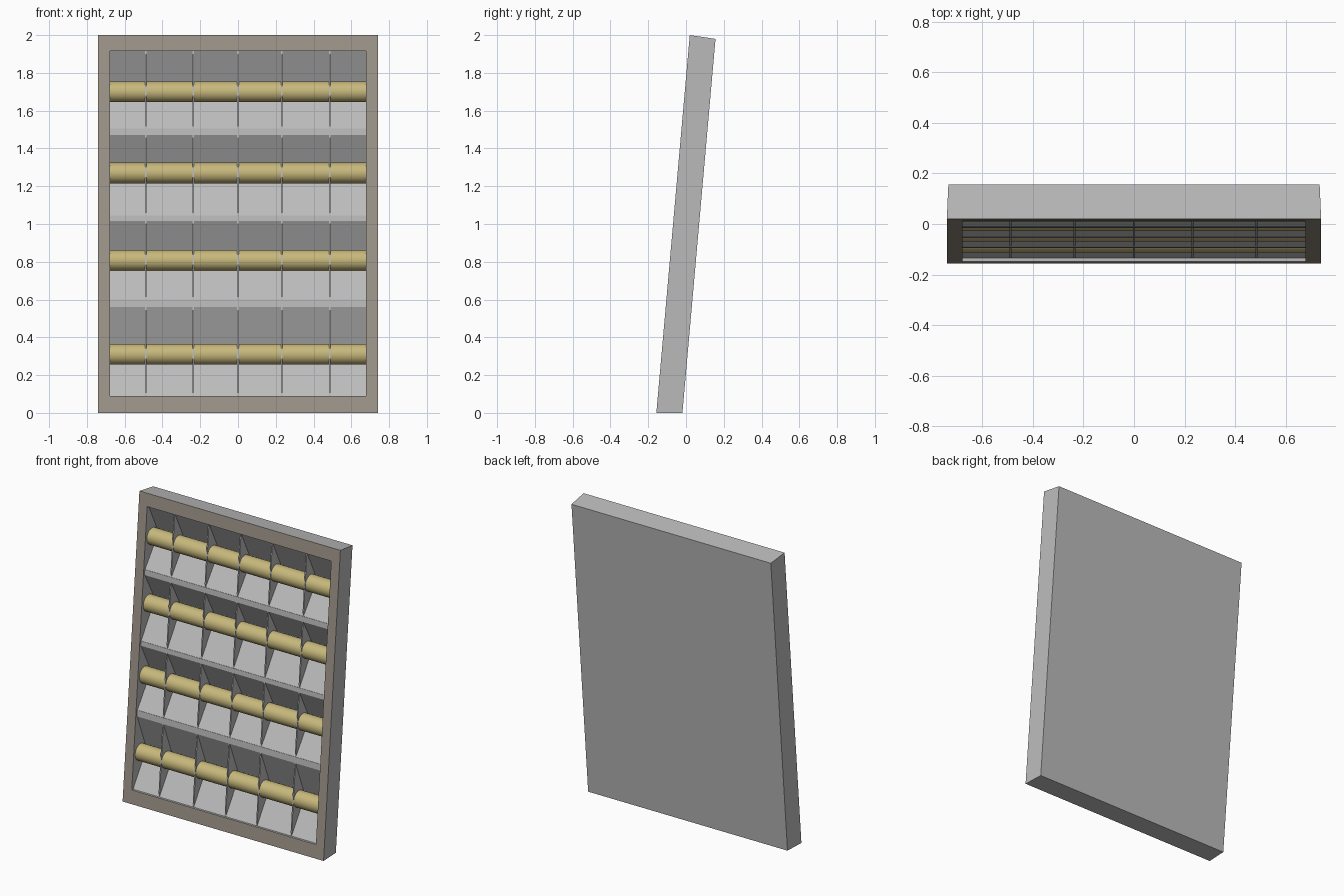
import bpy, bmesh, math
from mathutils import Vector

if "Cube" in bpy.data.objects:
    bpy.data.objects.remove(bpy.data.objects["Cube"])

LEAN = 0.0885          # how far the panel leans back per unit of height
FRONT = -0.157         # front face y at the floor


def mat(name, r, g, b):
    m = bpy.data.materials.new(name)
    m.diffuse_color = (r, g, b, 1)
    m.use_nodes = True
    m.node_tree.nodes["Principled BSDF"].inputs["Base Color"].default_value = m.diffuse_color
    return m


grey = mat("grey_metal", 0.50, 0.50, 0.50)
brown = mat("warm_grey_frame", 0.345, 0.305, 0.255)
yellow = mat("tube_yellow", 0.57, 0.48, 0.20)


def P(x, d, z):
    """Point at depth d behind the leaning front plane."""
    return Vector((x, FRONT + LEAN * z + d, z))


def finish(name, bm, mats, recalc=True):
    if recalc:
        bmesh.ops.recalc_face_normals(bm, faces=bm.faces)
    me = bpy.data.meshes.new(name)
    bm.to_mesh(me)
    bm.free()
    for m in mats:
        me.materials.append(m)
    ob = bpy.data.objects.new(name, me)
    bpy.context.collection.objects.link(ob)
    return ob


def prism(name, profile, x0, x1, m):
    """Extrude a (depth, height) profile along x."""
    bm = bmesh.new()
    a = [bm.verts.new(P(x0, d, z)) for d, z in profile]
    b = [bm.verts.new(P(x1, d, z)) for d, z in profile]
    bm.faces.new(a)
    bm.faces.new(b[::-1])
    n = len(a)
    for i in range(n):
        bm.faces.new((a[i], b[i], b[(i + 1) % n], a[(i + 1) % n]))
    return finish(name, bm, [m])


# housing with its front frame: rings from back to front, then into the cavity
W, IN, Z0, Z1 = 0.74, 0.678, 0.09, 1.915
bm = bmesh.new()


def ring(w, d, lo, hi):
    return [bm.verts.new(P(x, d, z)) for x, z in ((-w, lo), (w, lo), (w, hi), (-w, hi))]


rings = [ring(0.734, 0.138, 0, 1.98), ring(W, 0, 0, 2.0),
         ring(IN, 0, Z0, Z1), ring(IN, 0.128, Z0, Z1)]
bm.faces.new(rings[0])
bm.faces.new(rings[-1])
for k in range(3):
    for i in range(4):
        j = (i + 1) % 4
        f = bm.faces.new((rings[k][i], rings[k][j], rings[k + 1][j], rings[k + 1][i]))
        f.material_index = 1 if k == 1 else 0
finish("housing", bm, [grey, brown])

# one lamp bay per row: trough bottom, trough top, tube centre height
bays = [(Z0, 0.56, 0.31), (0.60, 1.015, 0.807), (1.045, 1.47, 1.27), (1.505, Z1, 1.70)]
fins = (-0.488, -0.236, 0.0, 0.231, 0.485)
EDGE, DEEP, R = 0.014, 0.118, 0.055

for n, (lo, hi, c) in enumerate(bays, 1):
    # sloped reflector sheet
    prof = [(EDGE, lo), (DEEP, c - 0.035), (DEEP, c + 0.035), (EDGE, hi)]
    bm = bmesh.new()
    pairs = [(bm.verts.new(P(-IN, d, z)), bm.verts.new(P(IN, d, z))) for d, z in prof]
    for (a, b), (e, f) in zip(pairs, pairs[1:]):
        bm.faces.new((a, b, f, e))
    finish(f"reflector_{n}", bm, [grey], recalc=False)

    # cross fins dividing the bay
    for k, x in enumerate(fins, 1):
        prism(f"fin_{n}_{k}", prof, x - 0.004, x + 0.004, grey)

    # lamp tube
    bpy.ops.mesh.primitive_cylinder_add(vertices=32, radius=R, depth=2 * IN,
                                        location=P(0, 0.016 + R, c),
                                        rotation=(0, math.pi / 2, 0))
    tube = bpy.context.object
    tube.name = f"lamp_tube_{n}"
    tube.data.materials.append(yellow)
    bpy.ops.object.shade_smooth_by_angle(angle=math.radians(40))

# flat divider bars between bays
for n, (lower, upper) in enumerate(zip(bays, bays[1:]), 1):
    z0, z1 = lower[1], upper[0]
    prism(f"divider_bar_{n}", [(EDGE - 0.002, z0), (0.03, z0), (0.03, z1), (EDGE - 0.002, z1)],
          -IN, IN, grey)
